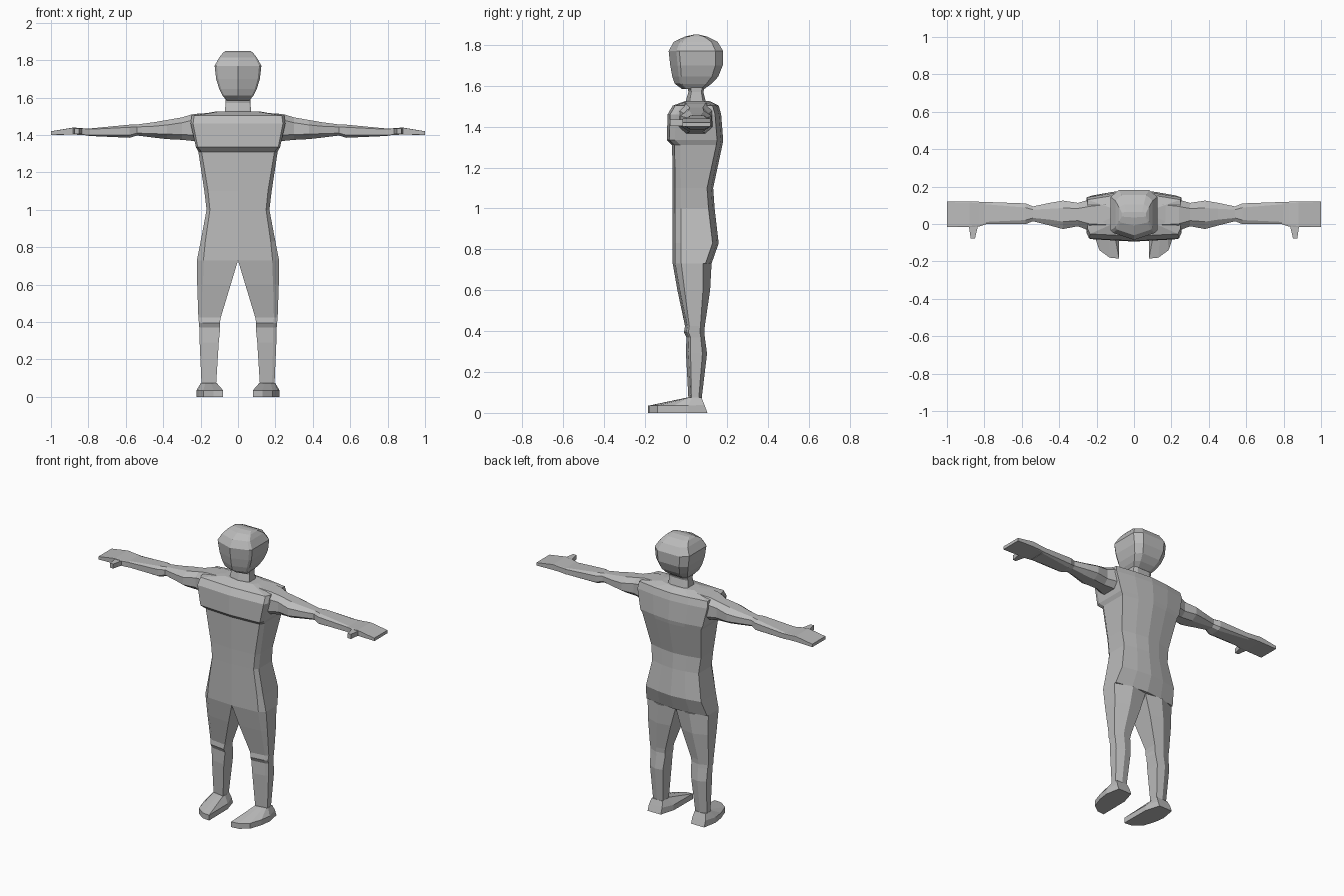
import bpy
import bmesh

grey = bpy.data.materials.new("plain grey")
grey.diffuse_color = (0.5, 0.5, 0.5, 1)


def loft(name, rings, mirror=False):
    """Skin a list of equal-length point rings, cap both ends, optionally mirror in x."""
    bm = bmesh.new()
    loops = [[bm.verts.new(p) for p in ring] for ring in rings]
    n = len(loops[0])
    for a, b in zip(loops, loops[1:]):
        for i in range(n):
            j = (i + 1) % n
            bm.faces.new((a[i], a[j], b[j], b[i]))
    bm.faces.new(loops[0])
    bm.faces.new(loops[-1])
    bmesh.ops.recalc_face_normals(bm, faces=bm.faces)
    mesh = bpy.data.meshes.new(name)
    bm.to_mesh(mesh)
    bm.free()
    mesh.materials.append(grey)
    obj = bpy.data.objects.new(name, mesh)
    bpy.context.collection.objects.link(obj)
    if mirror:
        mod = obj.modifiers.new("mirror", 'MIRROR')
        mod.use_mirror_merge = False
    return obj


def symmetric(half):
    """Complete a ring whose first and last points lie on x = 0."""
    return half + [(-x, y, z) for x, y, z in half[-2:0:-1]]


# Torso: height, front width, side width, front y, back y
def torso_ring(z, wf, w, yf, yb):
    return symmetric([(0, yf, z), (wf, yf + 0.012, z), (w, yf + 0.04, z),
                      (w, yb - 0.03, z), (w * 0.5, yb - 0.01, z), (0, yb, z)])


torso = [
    (0.73, 0.185, 0.22, -0.065, 0.125),
    (0.83, 0.175, 0.20, -0.065, 0.160),
    (1.00, 0.150, 0.168, -0.065, 0.140),
    (1.10, 0.160, 0.180, -0.065, 0.133),
    (1.31, 0.195, 0.212, -0.068, 0.178),
    (1.335, 0.215, 0.225, -0.094, 0.182),
    (1.46, 0.240, 0.253, -0.090, 0.172),
    (1.503, 0.235, 0.248, -0.065, 0.160),
]
rings = [torso_ring(*t) for t in torso]
# Shoulder top slopes up toward the neck
rings.append(torso_ring(1.525, 0.10, 0.12, -0.005, 0.115))
loft("torso", rings)


# Neck and head: height, half width, front y, back y
def head_ring(z, w, yf, yb):
    d = (yb - yf) * 0.14
    return symmetric([(0, yf, z), (w * 0.9, yf + d, z), (w, yf + 1.4 * d, z),
                      (w, yb - d, z), (w * 0.65, yb, z), (0, yb, z)])


loft("neck", [head_ring(*r) for r in (
    (1.50, 0.075, -0.005, 0.105), (1.53, 0.070, 0.0, 0.095),
    (1.57, 0.066, 0.012, 0.085), (1.62, 0.068, 0.0, 0.10))])
loft("head", [head_ring(*r) for r in (
    (1.585, 0.062, -0.02, 0.09), (1.61, 0.082, -0.055, 0.125),
    (1.645, 0.100, -0.067, 0.158), (1.70, 0.117, -0.077, 0.180),
    (1.77, 0.125, -0.085, 0.182), (1.815, 0.100, -0.06, 0.155),
    (1.84, 0.080, -0.008, 0.105), (1.85, 0.065, 0.035, 0.065))])


# Legs: height, inner x, outer x, front y, back y
def leg_ring(z, xi, xo, yf, yb):
    w = xo - xi
    d = yb - yf
    return [(xi, yf, z), (xo - 0.17 * w, yf + 0.012, z), (xo, yf + 0.22 * d, z),
            (xo, yb - 0.22 * d, z), (xi + 0.5 * w, yb, z), (xi, yb - 0.1 * d, z)]


loft("leg", [leg_ring(*r) for r in (
    (0.065, 0.117, 0.195, 0.012, 0.076), (0.29, 0.103, 0.205, 0.0, 0.103),
    (0.37, 0.095, 0.207, 0.002, 0.092), (0.395, 0.097, 0.209, -0.010, 0.090),
    (0.425, 0.092, 0.212, -0.005, 0.092), (0.60, 0.039, 0.218, -0.042, 0.118),
    (0.73, 0.0, 0.22, -0.065, 0.125))], mirror=True)

# Feet: flat sole outline, low toe rim, narrow ankle
sole = [(0.08, -0.185), (0.13, -0.18), (0.185, -0.14), (0.212, -0.06),
        (0.222, 0.01), (0.205, 0.105), (0.11, 0.105), (0.082, 0.01)]
ankle = [(0.115, 0.005), (0.145, 0.005), (0.175, 0.008), (0.193, 0.015),
         (0.198, 0.03), (0.195, 0.076), (0.117, 0.076), (0.115, 0.03)]
rim = [(x, min(y, 0.09), 0.035 if y < 0.05 else 0.04) for x, y in sole]
loft("foot", [[(x, y, 0) for x, y in sole], rim,
              [(x, y, 0.075) for x, y in ankle]], mirror=True)


# Arms: distance x, bottom z, top z, front y, back y, bevel share
def arm_ring(x, z0, z1, y0, y1, c):
    a, b = c * (y1 - y0), c * (z1 - z0)
    return [(x, y0 + a, z0), (x, y1 - a, z0), (x, y1, z0 + b), (x, y1, z1 - b),
            (x, y1 - a, z1), (x, y0 + a, z1), (x, y0, z1 - b), (x, y0, z0 + b)]


loft("arm", [arm_ring(*r) for r in (
    (0.15, 1.36, 1.518, -0.04, 0.14, 0.2), (0.24, 1.368, 1.512, -0.035, 0.13, 0.22),
    (0.30, 1.374, 1.494, -0.012, 0.113, 0.24), (0.38, 1.378, 1.480, -0.027, 0.125, 0.26),
    (0.45, 1.386, 1.468, -0.008, 0.113, 0.26), (0.54, 1.397, 1.456, 0.015, 0.094, 0.22),
    (0.58, 1.385, 1.455, -0.001, 0.110, 0.2), (0.80, 1.395, 1.434, -0.001, 0.118, 0.1))],
    mirror=True)

# Flat mitten hands with small thumbs
loft("hand", [arm_ring(*r) for r in (
    (0.79, 1.396, 1.434, -0.001, 0.118, 0.06), (0.83, 1.400, 1.436, -0.014, 0.119, 0.06),
    (0.88, 1.402, 1.440, -0.016, 0.120, 0.04), (1.0, 1.400, 1.420, -0.016, 0.120, 0.02))],
    mirror=True)
loft("thumb", [[(x0, y, 1.404), (x1, y, 1.404), (x1, y, 1.434), (x0, y, 1.434)]
               for y, x0, x1 in ((0.01, 0.83, 0.885), (-0.015, 0.835, 0.882),
                                 (-0.045, 0.843, 0.878), (-0.078, 0.85, 0.873))],
     mirror=True)
